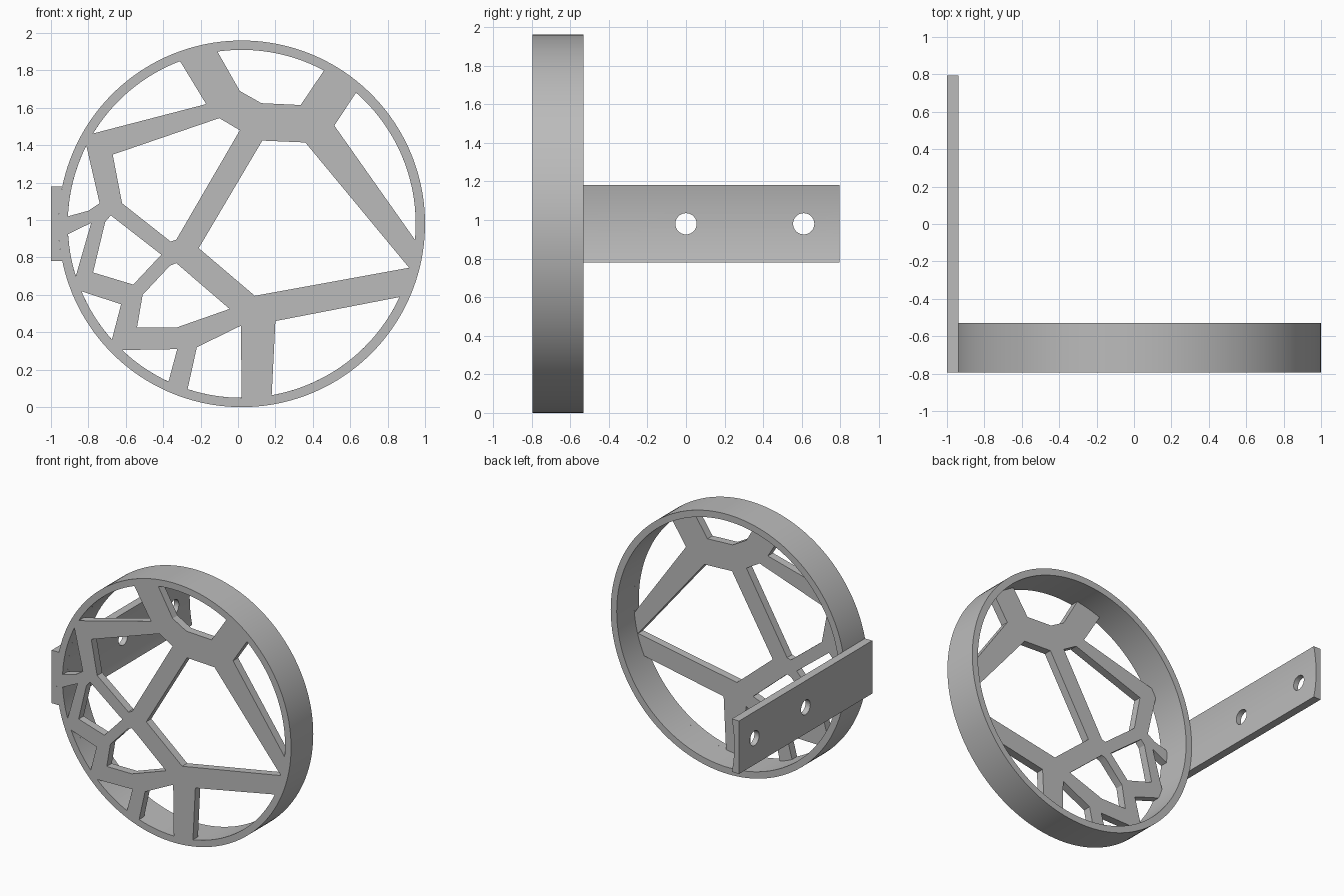
import bpy, bmesh, math
from math import pi, sin, cos, atan2

if "Cube" in bpy.data.objects:
    bpy.data.objects.remove(bpy.data.objects["Cube"])

CX, CZ = 0.02, 0.98            # hoop centre
OUTER, INNER = 0.98, 0.93      # hoop radii
FRONT, WEB_BACK, BACK = -0.795, -0.735, -0.53

grey = bpy.data.materials.new("plain grey")
grey.use_nodes = True
grey.diffuse_color = (0.5, 0.5, 0.5, 1)
grey.node_tree.nodes["Principled BSDF"].inputs["Base Color"].default_value = grey.diffuse_color


def arc(r, a, b, n):
    """Points from angle a to angle b around the hoop centre."""
    return [(CX + r * cos(a + (b - a) * i / n), CZ + r * sin(a + (b - a) * i / n))
            for i in range(n + 1)]


def circle(r):
    return arc(r, 0, 2 * pi, 160)[:-1]


def angle(p):
    return atan2(p[1] - CZ, p[0] - CX)


def rim_cell(start, end, *rest):
    """Opening whose first side follows the inside of the hoop."""
    a, b = angle(start), angle(end)
    b = a + (b - a + pi) % (2 * pi) - pi
    return arc(INNER, a, b, 24) + list(rest)


def finish(obj):
    bpy.ops.object.select_all(action='DESELECT')
    obj.select_set(True)
    bpy.context.view_layer.objects.active = obj
    bpy.ops.object.shade_smooth_by_angle(angle=math.radians(25))


def extrude(name, loops, y0, y1):
    """Fill x-z outlines (inner ones become holes) and extrude along y."""
    curve = bpy.data.curves.new(name, 'CURVE')
    curve.dimensions = '2D'
    curve.fill_mode = 'BOTH'
    curve.extrude = (y1 - y0) / 2
    for loop in loops:
        spline = curve.splines.new('POLY')
        spline.points.add(len(loop) - 1)
        for point, (x, z) in zip(spline.points, loop):
            point.co = (x, z, 0, 1)
        spline.use_cyclic_u = True
    temp = bpy.data.objects.new(name + " outline", curve)
    bpy.context.collection.objects.link(temp)
    bpy.context.view_layer.update()
    graph = bpy.context.evaluated_depsgraph_get()
    mesh = bpy.data.meshes.new_from_object(temp.evaluated_get(graph))
    bpy.data.objects.remove(temp)

    bm = bmesh.new()
    bm.from_mesh(mesh)
    for v in bm.verts:
        x, z, d = v.co
        v.co = (x, (y0 + y1) / 2 - d, z)
    bmesh.ops.remove_doubles(bm, verts=bm.verts, dist=0.0001)
    bmesh.ops.recalc_face_normals(bm, faces=bm.faces)
    bm.to_mesh(mesh)
    bm.free()
    mesh.materials.clear()
    mesh.materials.append(grey)
    obj = bpy.data.objects.new(name, mesh)
    bpy.context.collection.objects.link(obj)
    return obj


# Openings along the hoop, clockwise from upper left
rim_cells = [
    rim_cell((-0.77, 1.46), (-0.31, 1.85), (-0.17, 1.62)),
    rim_cell((-0.11, 1.9), (0.46, 1.8), (0.335, 1.615), (0.125, 1.625), (0.01, 1.69)),
    rim_cell((0.63, 1.68), (0.94, 0.895), (0.515, 1.505)),
    rim_cell((0.86, 0.59), (0.18, 0.065), (0.2, 0.46)),
    rim_cell((0.02, 0.05), (-0.27, 0.095), (-0.22, 0.32), (0.015, 0.435)),
    rim_cell((-0.37, 0.14), (-0.615, 0.31), (-0.325, 0.31)),
    rim_cell((-0.67, 0.365), (-0.835, 0.62), (-0.625, 0.55)),
    rim_cell((-0.87, 0.7), (-0.91, 0.925), (-0.785, 0.985)),
    rim_cell((-0.91, 1.02), (-0.805, 1.395), (-0.74, 1.09), (-0.8, 1.05)),
]
# Openings in the middle of the web
inner_cells = [
    [(0.13, 1.425), (0.36, 1.415), (0.915, 0.745), (0.09, 0.595), (-0.21, 0.85)],
    [(-0.67, 1.35), (-0.1, 1.545), (0.01, 1.48), (-0.33, 0.895), (-0.36, 0.885), (-0.62, 1.09)],
    [(-0.68, 1.025), (-0.41, 0.815), (-0.56, 0.655), (-0.775, 0.72), (-0.71, 0.99)],
    [(-0.33, 0.77), (-0.365, 0.755), (-0.51, 0.6), (-0.54, 0.425), (-0.33, 0.425), (-0.045, 0.525)],
]

# Thin web at the front, with the hoop wall behind it
finish(extrude("front_web", [circle(OUTER)] + rim_cells + inner_cells, FRONT, WEB_BACK))
finish(extrude("hoop_wall", [circle(OUTER), circle(INNER)], WEB_BACK, BACK))

# Mounting bracket: flat outside, curved inside to hug the hoop
half = math.asin(0.2 / OUTER)
profile = [(-1, CZ - 0.2), (-1, CZ + 0.2)] + arc(OUTER, pi - half, pi + half, 16)
bracket = extrude("mounting_bracket", [profile], FRONT, 0.795)

# Two screw holes through the bracket
for y in (0, 0.61):
    bpy.ops.mesh.primitive_cylinder_add(vertices=48, radius=0.055, depth=0.4,
                                        location=(-0.97, y, CZ), rotation=(0, pi / 2, 0))
    cutter = bpy.context.object
    cutter.name = "screw_hole_cutter"
    cutter.hide_render = True
    bpy.ops.object.select_all(action='DESELECT')
    bracket.select_set(True)
    bpy.context.view_layer.objects.active = bracket
    cut = bracket.modifiers.new("screw hole", 'BOOLEAN')
    cut.operation = 'DIFFERENCE'
    cut.solver = 'EXACT'
    cut.object = cutter
    bpy.ops.object.modifier_apply(modifier=cut.name)
    bpy.data.objects.remove(cutter)
finish(bracket)
